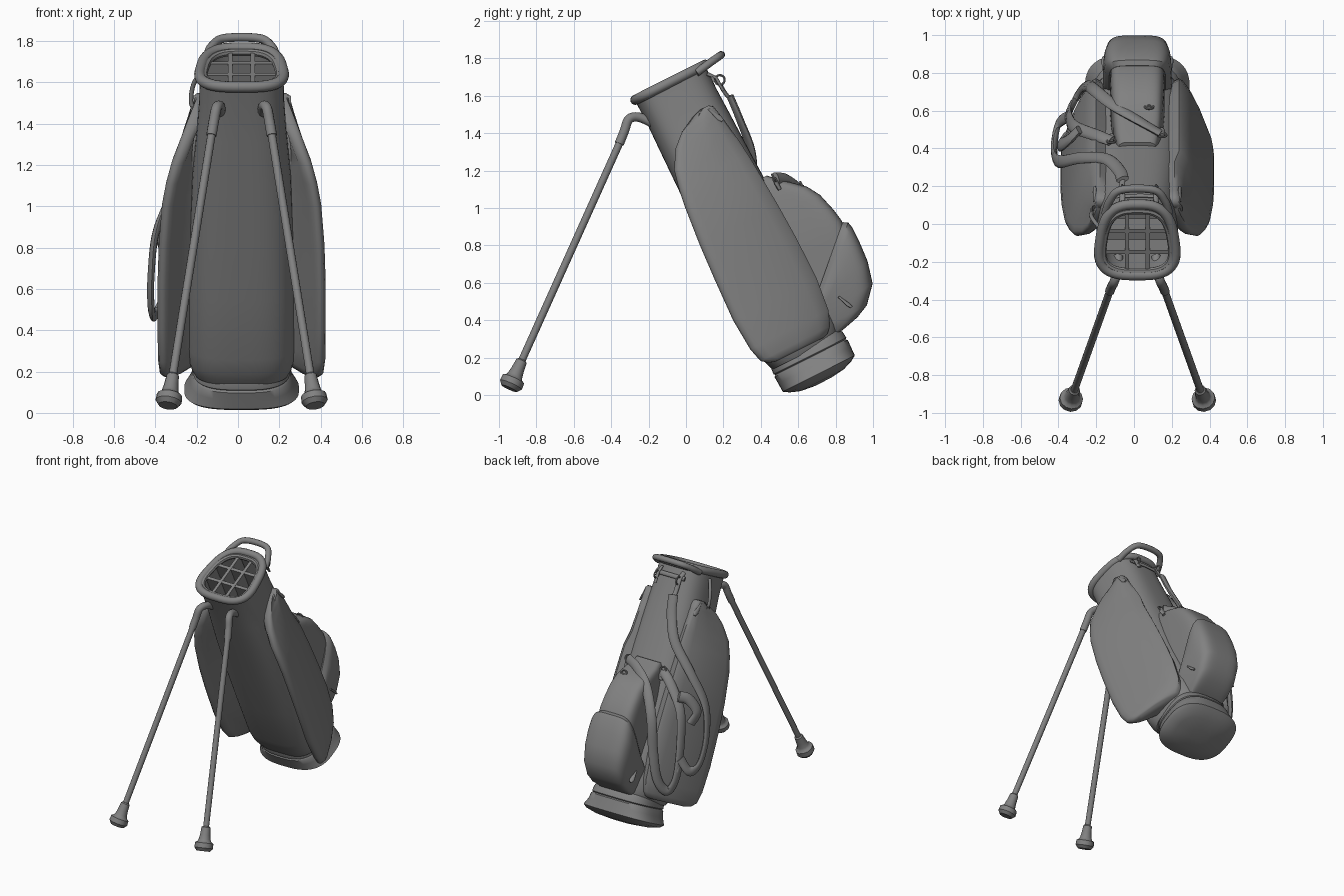
import bpy, bmesh, math
from mathutils import Vector

if "Cube" in bpy.data.objects:
    bpy.data.objects.remove(bpy.data.objects["Cube"])

CX = 0.0175
UP = Vector((0, -0.45, 0.893))     # bag long axis
BACK = Vector((0, 0.893, 0.45))    # towards the rear of the bag
ORIGIN = Vector((CX, 0.70, 0.11))

grey = bpy.data.materials.new("mid_grey")
grey.diffuse_color = (0.22, 0.22, 0.22, 1)
grey.use_nodes = True
grey.node_tree.nodes["Principled BSDF"].inputs["Base Color"].default_value = grey.diffuse_color


def T(x, v, w):
    """Bag space (side, back, up the axis) to world."""
    return ORIGIN + Vector((x, 0, 0)) + BACK * v + UP * w


def loft(name, rings, closed=False, angle=40):
    bm = bmesh.new()
    R = [[bm.verts.new(p) for p in r] for r in rings]
    n = len(R[0])
    for i in range(len(R) - (0 if closed else 1)):
        a, b = R[i], R[(i + 1) % len(R)]
        for j in range(n):
            bm.faces.new((a[j], a[(j + 1) % n], b[(j + 1) % n], b[j]))
    if not closed:
        bm.faces.new(R[0])
        bm.faces.new(R[-1])
    bmesh.ops.recalc_face_normals(bm, faces=bm.faces)
    me = bpy.data.meshes.new(name)
    bm.to_mesh(me)
    bm.free()
    me.materials.append(grey)
    ob = bpy.data.objects.new(name, me)
    bpy.context.collection.objects.link(ob)
    bpy.ops.object.select_all(action='DESELECT')
    ob.select_set(True)
    bpy.context.view_layer.objects.active = ob
    bpy.ops.object.shade_smooth_by_angle(angle=math.radians(angle))
    return ob


def section(x0, x1, v0, v1, w, n=3.0, taper=0.0, tilt=0.0, count=48):
    """Superellipse ring in bag space; tilt slopes it about its rear edge."""
    pts = []
    for i in range(count):
        a = 2 * math.pi * (i + 0.5) / count
        c, s = math.cos(a), math.sin(a)
        c = math.copysign(abs(c) ** (2 / n), c)
        s = math.copysign(abs(s) ** (2 / n), s)
        v = (v0 + v1) / 2 + s * (v1 - v0) / 2
        pts.append(T((x0 + x1) / 2 + c * (1 - taper * s) * (x1 - x0) / 2, v, w + tilt * (v - v1)))
    return pts


def wedge(s, w, v0, v1, x):
    """Side pocket cross-section: deep at the front edge, tapering to the body at the back."""
    xb = 0.235 if w < 1.2 else 0.212
    d = v1 - v0
    shape = [(.14, v1 - .1 * d), (.14, v0 + .4 * d), (.24, v0 + .34 * d), (x - .065, v0 + .07 * d),
             (x - .04, v0 + .01 * d), (x - .02, v0), (x - .006, v0 + .02 * d), (x, v0 + .07 * d),
             (x - .004, v0 + .15 * d), (.5 * (x + xb) + .014, v0 + .57 * d),
             (.2 * x + .8 * xb + .008, v0 + .85 * d), (xb + .005, v1 - .03 * d), (xb - .015, v1)]
    return [T(s * a, b, w) for a, b in shape]


def smooth(p, steps=6):
    """Catmull-Rom path through the points."""
    p = [Vector(q) for q in p]
    p = [2 * p[0] - p[1]] + p + [2 * p[-1] - p[-2]]
    out = []
    for i in range(1, len(p) - 2):
        a, b, c, d = p[i - 1:i + 3]
        for k in range(steps):
            t = k / steps
            out.append(0.5 * (2 * b + (c - a) * t + (2 * a - 5 * b + 4 * c - d) * t * t
                              + (3 * b - a - 3 * c + d) * t ** 3))
    return out + [p[-2]]


def sweep(name, pts, wide, thick=None, ref=None, closed=False, sides=12):
    """Tube or flat strap; without ref its flat side faces away from the bag axis."""
    rings, n = [], len(pts)
    for i, p in enumerate(pts):
        nxt = pts[(i + 1) % n] if closed else pts[min(i + 1, n - 1)]
        prv = pts[i - 1] if closed else pts[max(i - 1, 0)]
        t = (nxt - prv).normalized()
        o = Vector(ref) if ref else (p - ORIGIN) - UP * (p - ORIGIN).dot(UP)
        side = t.cross(o).normalized()
        o = side.cross(t)
        a = wide[i] if isinstance(wide, list) else wide
        b = thick or a
        rings.append([p + side * a * math.cos(2 * math.pi * k / sides)
                      + o * b * math.sin(2 * math.pi * k / sides) for k in range(sides)])
    return loft(name, rings, closed)


def ring(name, centre, r, tube, a, b):
    pts = [centre + a * r * math.cos(k * math.pi / 8) + b * r * math.sin(k * math.pi / 8)
           for k in range(16)]
    return sweep(name, pts, tube, ref=a.cross(b), closed=True, sides=8)


def block(name, x0, x1, v0, v1, w0, w1):
    loft(name, [[T(x, v, w) for x, v in ((x0, v0), (x1, v0), (x1, v1), (x0, v1))]
                for w in (w0, w1)])


# Main body tube with hollow mouth
body = [(.13, .225, .20), (.16, .24, .212), (.2, .25, .225), (.28, .255, .235), (.6, .252, .232),
        (.9, .247, .226), (1.2, .235, .217), (1.45, .213, .212), (1.6, .203, .208),
        (1.75, .20, .21), (1.75, .178, .188), (1.5, .175, .185)]
loft("bag_body", [section(-h, h, -d, d, w, 3, .08) for w, h, d in body])

# Flared base with a seam groove
base = [(.16, .222, .205), (.14, .228, .215), (.105, .235, .218), (.098, .228, .21),
        (.09, .237, .22), (.05, .248, .218), (0, .278, .216), (-.02, .262, .185),
        (-.04, .19, .13), (-.05, .08, .05)]
loft("base_cup", [section(-h, h, .011 - d, .011 + d, w, 2.8) for w, h, d in base], angle=50)

# Side pockets: height, front edge, back edge, outer reach
pocket = [(.160, -.16, .12, .36), (.17, -.2, .15, .38), (.2, -.237, .18, .396),
          (.28, -.258, .21, .405), (.46, -.27, .23, .407), (.7, -.26, .23, .407),
          (.9, -.248, .222, .401), (1.11, -.228, .208, .385), (1.22, -.212, .2, .365),
          (1.32, -.19, .188, .338), (1.42, -.13, .172, .295), (1.48, -.065, .162, .264),
          (1.53, .03, .15, .23), (1.545, .08, .13, .215)]
for s, side in ((1, "right"), (-1, "left")):
    loft(side + "_side_pocket", [wedge(s, *p) for p in pocket], angle=50)

# Rear pockets: slim upper one and bulging lower one
upper = [(.25, .40, .13), (.60, .485, .145), (.68, .488, .145), (.75, .475, .142), (.85, .447, .137),
         (.92, .405, .13), (.965, .355, .125), (1.02, .29, .115), (1.07, .24, .10)]
loft("upper_rear_pocket", [section(-h, h, .1, d, w, 5) for w, d, h in upper])
lower = [(.15, .23, .13, 0), (.175, .33, .148, 0), (.21, .405, .158, 0), (.30, .485, .168, .1),
         (.42, .515, .178, .3), (.53, .522, .181, .55), (.62, .522, .175, .8),
         (.65, .515, .168, .9), (.665, .49, .15, .95)]
loft("lower_rear_pocket", [section(-h, h, .08, d, w, 4.5, 0, t) for w, d, h, t in lower])

# Top rim, inner rim and club dividers
sweep("top_rim", section(-.196, .196, -.207, .213, 1.748, 3, .14), .027, ref=UP, closed=True)
sweep("inner_rim", section(-.176, .176, -.185, .172, 1.745, 3, .14), .018, ref=UP, closed=True, sides=8)
for k in (-1, 1):
    block("lengthwise_divider", k * .055 - .011, k * .055 + .011, -.18, .17, 1.62, 1.75)
    block("crosswise_divider", -.172, .172, k * .062 - .019, k * .062 + .003, 1.62, 1.748)

# Carry handle looping off the back of the rim
sweep("carry_handle", smooth([T(-.17, .15, 1.73), T(-.145, .235, 1.745), T(-.085, .303, 1.755),
                              T(.085, .303, 1.755), T(.145, .235, 1.745), T(.17, .15, 1.73)]),
      .021, ref=UP)

# Folding stand legs with hinge elbows and rubber feet
for s, side in ((1, "right"), (-1, "left")):
    def P(x, y, z):
        return Vector((CX + s * x, y, z))
    top, end = P(.142, -.345, 1.37), P(.357, -.945, .035)
    sweep(side + "_leg_hinge", smooth([P(.10, -.17, 1.45), P(.106, -.25, 1.485),
                                       P(.122, -.305, 1.475), P(.135, -.33, 1.41),
                                       top.lerp(end, .02)]), .025, ref=(1, 0, 0))
    sweep(side + "_leg", [top, top.lerp(end, .92)], .02, ref=(1, 0, 0))
    foot = [(.885, .022), (.89, .03), (.925, .035), (.945, .04), (.955, .046), (.962, .062),
            (.985, .064), (1.0, .046)]
    sweep(side + "_foot", [top.lerp(end, t) for t, r in foot], [r for t, r in foot], ref=(1, 0, 0))

# Twin shoulder straps draped over the left rear corner
sweep("upper_shoulder_strap", smooth([(-.06, .235, 1.60), (-.08, .285, 1.48), (-.15, .345, 1.31),
      (-.28, .35, 1.12), (-.39, .33, .90), (-.42, .36, .68), (-.42, .44, .51),
      (-.40, .53, .48), (-.35, .57, .58)]), .034, .017)
sweep("lower_shoulder_strap", smooth([(.14, .48, 1.16), (.02, .55, 1.15), (-.11, .63, 1.08),
      (-.21, .71, .90), (-.24, .73, .65), (-.27, .72, .45), (-.31, .66, .36), (-.34, .60, .45),
      (-.34, .55, .68), (-.31, .51, .90), (-.20, .47, 1.06), (-.12, .44, 1.12)]), .034, .017)
sweep("strap_pad", smooth([(-.29, .50, 1.00), (-.34, .45, .97), (-.385, .42, .88),
                           (-.36, .46, .80)]), .038, .02)

# Webbing tabs, clips and rings holding the straps
for x in (-.08, .10):
    sweep("strap_webbing", [T(x, .20, 1.70), T(x, .232, 1.66), T(x, .235, 1.58)], .015, .008)
    ring("strap_ring", T(x, .245, 1.64), .026, .006, BACK, UP)
sweep("upper_strap_tab", smooth([T(-.08, .235, 1.62), T(-.08, .24, 1.56),
                                 Vector((-.062, .24, 1.58))]), .016, .01)
sweep("rim_webbing", [T(-.11, .216, 1.66), T(.02, .222, 1.66), T(.13, .214, 1.66)], .016, .008)
for p in [(.15, .47, 1.16), (-.12, .44, 1.13), (-.35, .57, .55), (.08, .62, 1.12)]:
    c = Vector(p)
    ring("clip_ring", c, .022, .006, Vector((1, 0, 0)), UP)
    sweep("strap_clip", [c, c - UP * .03, c - UP * .07], [.012, .02, .012], .01)

# Zip pulls on the side and rear pockets
for s in (1, -1):
    for x, v, w, l in ((.226, .12, 1.53, .1), (.178, .29, .32, .09)):
        c = T(s * x, v, w)
        d = (-UP + BACK * .45).normalized() * l
        sweep("zip_pull", [c, c + d * .3, c + d * .75, c + d], [.005, .009, .017, .009], .006)

# Towel cord hanging from the left of the rim
sweep("towel_cord", smooth([T(-.20, .05, 1.70), T(-.235, .06, 1.62), T(-.245, .05, 1.54),
                            T(-.23, .04, 1.50)]), .011)
ring("towel_ring", T(-.24, .045, 1.49), .025, .007, BACK, UP)
